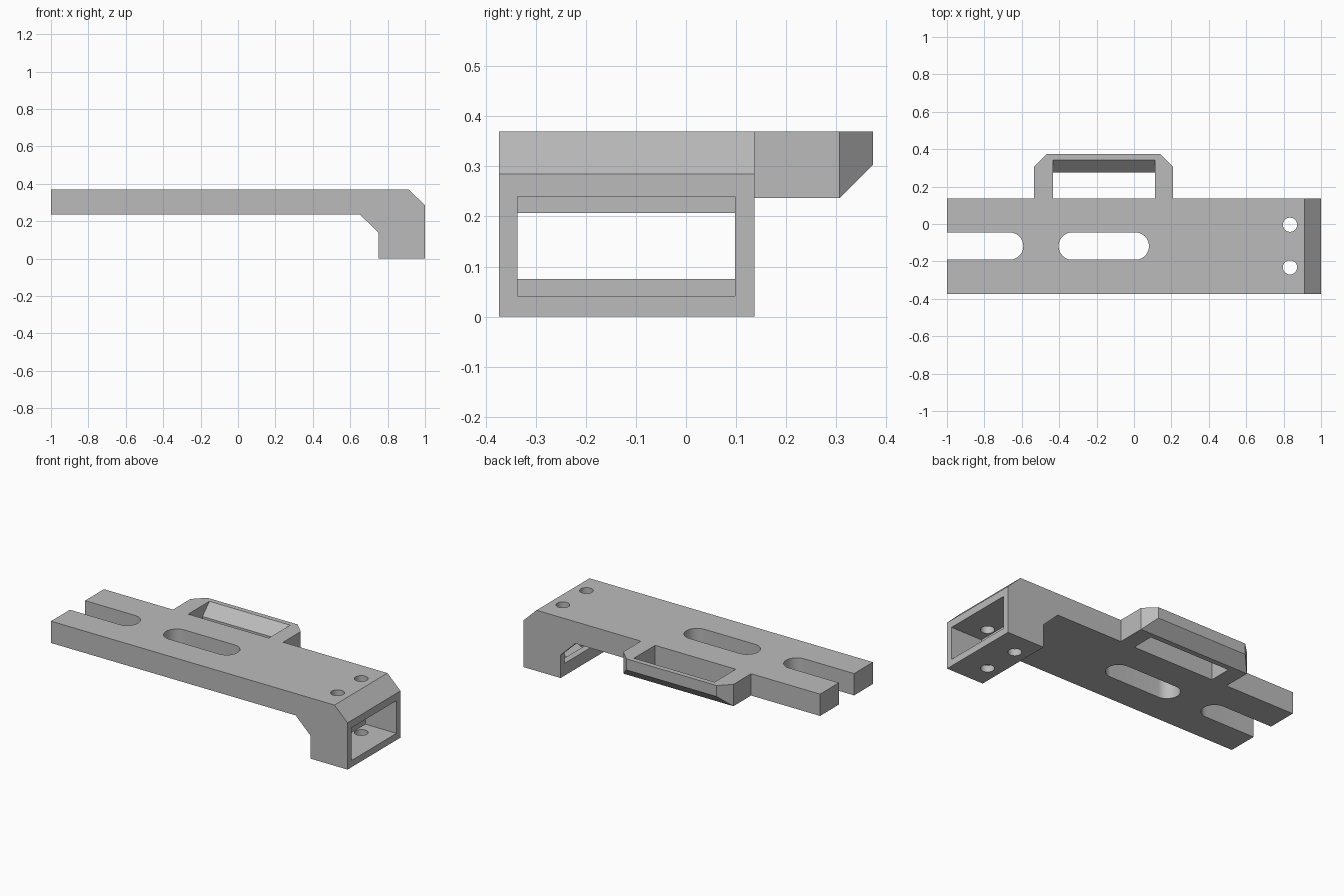
import bpy, bmesh
from math import sin, cos, pi
from mathutils import Vector

if "Cube" in bpy.data.objects:
    bpy.data.objects.remove(bpy.data.objects["Cube"])

grey = bpy.data.materials.new("plain grey")
grey.use_nodes = True
COLOUR = (0.5, 0.5, 0.5, 1)
grey.diffuse_color = COLOUR
grey.node_tree.nodes["Principled BSDF"].inputs["Base Color"].default_value = COLOUR


def prism(name, axis, outline, lo, hi):
    """Extrude an outline along an axis; the outline uses the other two axes in order."""
    def place(a, b):
        return {"x": (lo, a, b), "y": (a, lo, b), "z": (a, b, lo)}[axis]
    bm = bmesh.new()
    face = bm.faces.new([bm.verts.new(place(a, b)) for a, b in outline])
    ext = bmesh.ops.extrude_face_region(bm, geom=[face])
    step = Vector([hi - lo if axis == k else 0 for k in "xyz"])
    moved = [v for v in ext["geom"] if isinstance(v, bmesh.types.BMVert)]
    bmesh.ops.translate(bm, verts=moved, vec=step)
    bmesh.ops.recalc_face_normals(bm, faces=bm.faces)
    mesh = bpy.data.meshes.new(name)
    bm.to_mesh(mesh)
    bm.free()
    mesh.materials.append(grey)
    obj = bpy.data.objects.new(name, mesh)
    bpy.context.collection.objects.link(obj)
    return obj


def rect(a0, a1, b0, b1):
    return [(a0, b0), (a1, b0), (a1, b1), (a0, b1)]


def stadium(x0, x1, y, r, n=24):
    """Slot outline with round ends; x0 and x1 are the arc centres."""
    right = [(x1 + r * cos(t), y + r * sin(t)) for t in (-pi / 2 + pi * i / n for i in range(n + 1))]
    left = [(x0 - r * cos(t), y - r * sin(t)) for t in (-pi / 2 + pi * i / n for i in range(n + 1))]
    return right + left


def circle(x, y, r, n=40):
    return [(x + r * cos(2 * pi * i / n), y + r * sin(2 * pi * i / n)) for i in range(n)]


def combine(target, tool, operation):
    mod = target.modifiers.new(tool.name, "BOOLEAN")
    mod.operation, mod.solver, mod.object = operation, "EXACT", tool
    bpy.context.view_layer.objects.active = target
    bpy.ops.object.modifier_apply(modifier=mod.name)
    bpy.data.objects.remove(tool)


FRONT, BACK, REAR = -0.373, 0.137, 0.373
LOW, TOP = 0.237, 0.37

# Long bar with its downturned foot
bracket = prism("bracket", "y", [
    (-1, LOW), (-1, TOP), (0.912, TOP), (1, 0.285), (1, 0),
    (0.75, 0), (0.75, 0.14), (0.65, LOW)], FRONT, BACK)

# Side loop with clipped corners and a bevelled lower edge
loop = prism("side_loop", "z", [
    (-0.535, 0.05), (-0.535, 0.307), (-0.468, REAR), (0.141, REAR),
    (0.208, 0.307), (0.208, 0.05)], LOW, TOP)
combine(loop, prism("loop_bevel", "x", [(0.257, 0.187), (0.45, 0.38), (0.45, 0.187)], -1, 1), "DIFFERENCE")
combine(bracket, loop, "UNION")
combine(bracket, prism("loop_opening", "x", [
    (BACK, 0.2), (0.275, 0.2), (0.275, 0.303), (0.372, 0.4), (BACK, 0.4)], -0.432, 0.112), "DIFFERENCE")

# Foot pocket, with a narrower window through its back wall
combine(bracket, prism("foot_pocket", "x", rect(-0.336, 0.098, 0.041, 0.24), 0.79, 1.1), "DIFFERENCE")
combine(bracket, prism("foot_window", "x", rect(-0.336, 0.098, 0.075, 0.207), 0.6, 0.9), "DIFFERENCE")

# Open end slot, closed slot and screw holes
MID = -0.118
combine(bracket, prism("end_slot", "z", stadium(-1.2, -0.665, MID, 0.073), 0.1, 0.5), "DIFFERENCE")
combine(bracket, prism("middle_slot", "z", stadium(-0.33, 0.007, MID, 0.073), 0.1, 0.5), "DIFFERENCE")
for y in (MID - 0.114, MID + 0.114):
    combine(bracket, prism("screw_hole", "z", circle(0.834, y, 0.038), -0.1, 0.5), "DIFFERENCE")

# Smooth round walls, sharp corners
bpy.ops.object.select_all(action="DESELECT")
bracket.select_set(True)
bpy.context.view_layer.objects.active = bracket
bpy.ops.object.shade_smooth_by_angle(angle=0.5)
